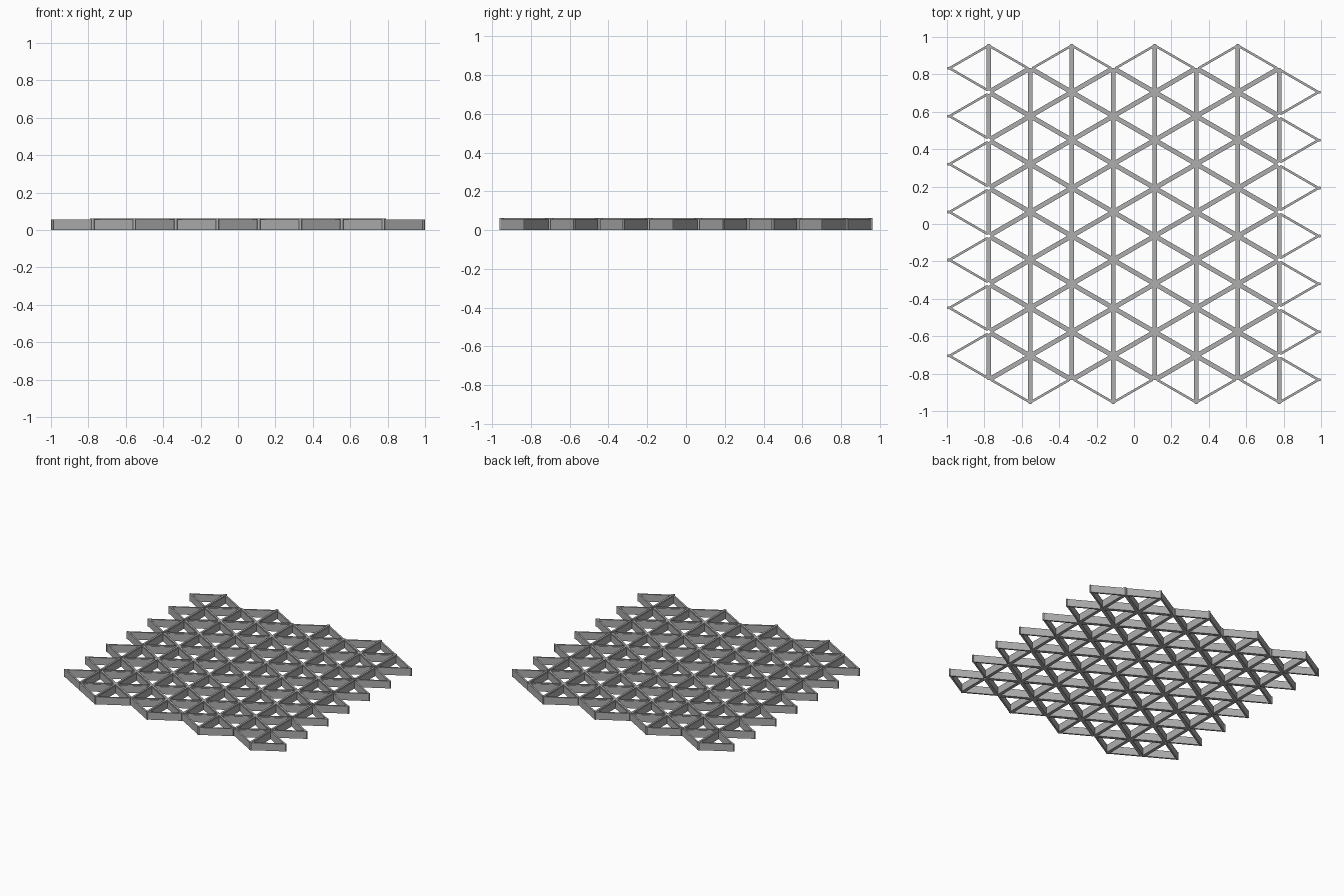
import bpy, bmesh, math
from mathutils import Vector

cube = bpy.data.objects.get("Cube")
if cube:
    bpy.data.objects.remove(cube, do_unlink=True)

PITCH = 0.222                       # column spacing
SIDE = PITCH * 2 / math.sqrt(3)     # triangle side
WALL, HEIGHT, TOP = 0.0125, 0.057, 0.062
CUT = 0.009                         # blunted corner depth
ROWS = 7

grey = bpy.data.materials.new("neutral grey")
grey.use_nodes = True
grey.diffuse_color = (0.42, 0.42, 0.42, 1)
grey.node_tree.nodes["Principled BSDF"].inputs["Base Color"].default_value = grey.diffuse_color


def node(col, row):
    y = SIDE * (3.75 - row - (0.5 if col % 2 == 0 else 0))
    return Vector(((col - 4.5) * PITCH, y, 0))


def finish(name, bm):
    bmesh.ops.recalc_face_normals(bm, faces=bm.faces[:])
    mesh = bpy.data.meshes.new(name)
    bm.to_mesh(mesh)
    bm.free()
    mesh.materials.append(grey)
    bpy.context.collection.objects.link(bpy.data.objects.new(name, mesh))


def prism(bm, points, z0, z1):
    low = [bm.verts.new((p.x, p.y, z0)) for p in points]
    high = [bm.verts.new((p.x, p.y, z1)) for p in points]
    bm.faces.new(low)
    bm.faces.new(high)
    for k in range(len(points)):
        n = (k + 1) % len(points)
        bm.faces.new((low[k], low[n], high[n], high[k]))


def hexagon(c, r):
    return [c + Vector((math.cos(k * math.pi / 3), math.sin(k * math.pi / 3), 0)) * r
            for k in range(6)]


def frame(bm, tri):
    # Open triangular frame with blunted outer corners
    mid = sum(tri, Vector()) / 3
    outer, inner = [], []
    for k, p in enumerate(tri):
        step = CUT / math.cos(math.pi / 6)
        for q in (tri[k - 1], tri[(k + 1) % 3]):
            outer.append(p + (q - p).normalized() * step)
            inner.append(p + (mid - p).normalized() * WALL * 2)
    rings = [[bm.verts.new((p.x, p.y, z)) for p in ring]
             for ring, z in ((outer, 0), (outer, HEIGHT), (inner, HEIGHT), (inner, 0))]
    for a, b in zip(rings, rings[1:] + rings[:1]):
        for k in range(6):
            n = (k + 1) % 6
            bm.faces.new((a[k], a[n], b[n], b[k]))
    bmesh.ops.remove_doubles(bm, verts=rings[2] + rings[3], dist=1e-5)


# Triangular cells on both sides of every column
cells = bmesh.new()
edges = {}
for col in range(1, 9):
    for row in range(ROWS):
        for side in (-1, 1):
            keys = [(col, row), (col, row + 1), (col + side, row + (col % 2 == 0))]
            frame(cells, [node(*k) for k in keys])
            for k in range(3):
                e = tuple(sorted((keys[k], keys[(k + 1) % 3])))
                edges[e] = edges.get(e, 0) + 1
finish("triangle_cells", cells)

# Narrow ridge along each wall shared by two cells
ridges = bmesh.new()
for (ka, kb), count in edges.items():
    if count == 2:
        a, b = node(*ka), node(*kb)
        d = (b - a).normalized()
        w = Vector((-d.y, d.x, 0)) * WALL * 0.6
        a, b = a + d * CUT * 1.4, b - d * CUT * 1.4
        prism(ridges, [a - w, b - w, b + w, a + w], HEIGHT - 0.002, TOP)
finish("wall_ridges", ridges)

# Hubs fill the joints; the outermost full columns stay open except at their ends
hubs = bmesh.new()
for col in range(1, 9):
    for row in range(ROWS + 1):
        end = row in (0, ROWS)
        if 1 < col < 8 or end:
            c = node(col, row)
            if end:
                c.y -= math.copysign(0.010, c.y)
            prism(hubs, hexagon(c, 0.013 if end else 0.016), 0, TOP)
finish("joint_hubs", hubs)

# Small posts on the side tips
tips = bmesh.new()
for col, first, inward in ((0, 0, 1), (9, 1, -1)):
    for row in range(first, first + ROWS):
        c = node(col, row) + Vector((inward * 0.007, 0, 0))
        prism(tips, hexagon(c, 0.008), 0, HEIGHT)
finish("tip_posts", tips)
